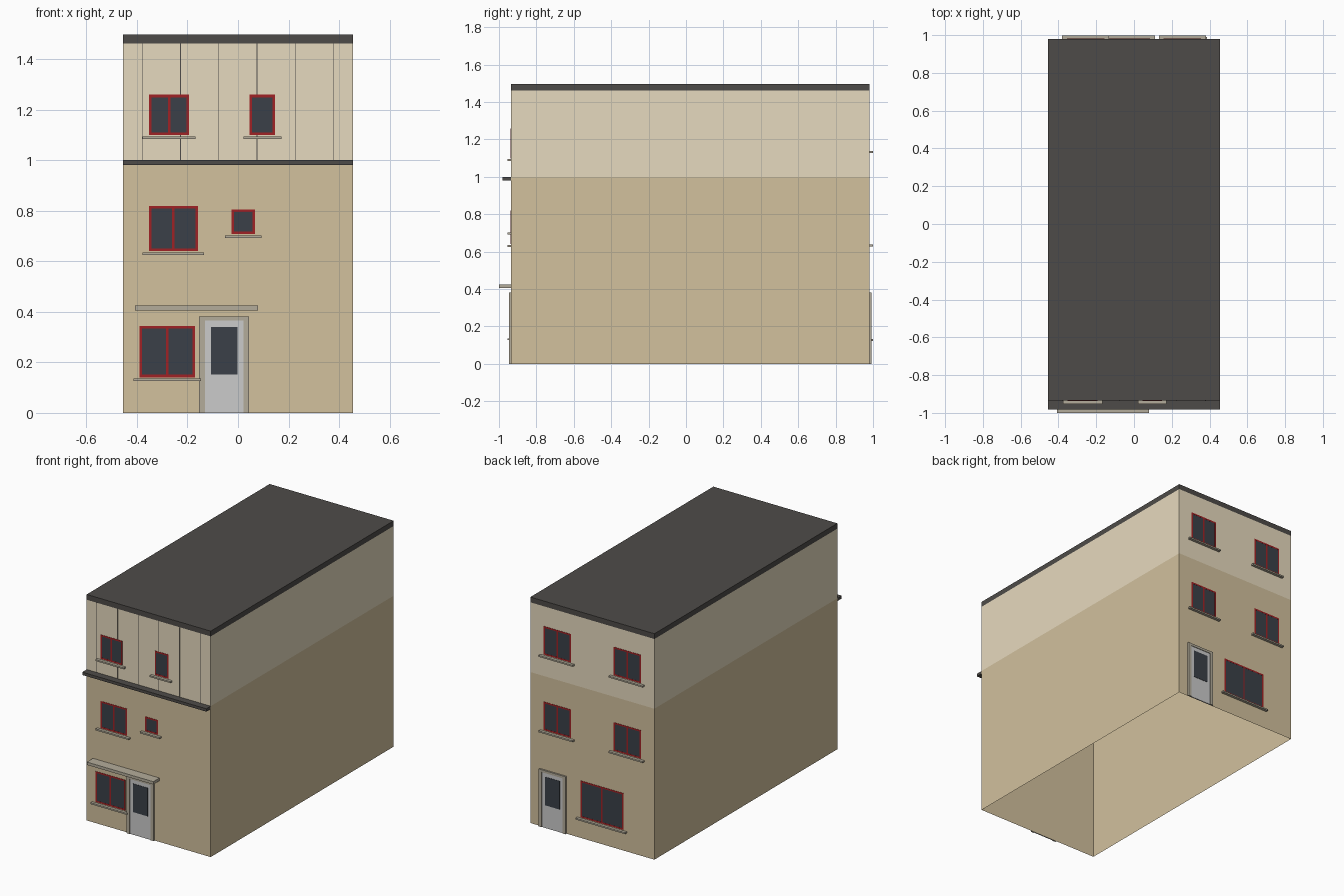
import bpy, bmesh

if "Cube" in bpy.data.objects:
    bpy.data.objects.remove(bpy.data.objects["Cube"])

def material(name, rgb):
    m = bpy.data.materials.new(name)
    m.diffuse_color = (*[c ** 2.2 for c in rgb], 1)
    m.use_nodes = True
    m.node_tree.nodes["Principled BSDF"].inputs["Base Color"].default_value = m.diffuse_color
    return m

TAN = material("tan_render", (0.82, 0.75, 0.61))
CREAM = material("cream_render", (0.90, 0.85, 0.74))
DARK = material("dark_roofing", (0.31, 0.30, 0.29))
RED = material("red_frame", (0.62, 0.15, 0.16))
GLASS = material("dark_glass", (0.24, 0.26, 0.29))
STONE = material("stone", (0.70, 0.67, 0.60))
DOOR = material("pale_door", (0.76, 0.76, 0.76))

HW, FRONT, BACK = 0.4545, -0.935, 0.98

def boxes(name, mat, *extents):
    """One object made of axis-aligned boxes (x0, x1, y0, y1, z0, z1)."""
    bm = bmesh.new()
    for x0, x1, y0, y1, z0, z1 in extents:
        for v in bmesh.ops.create_cube(bm, size=1)["verts"]:
            v.co = (x1 if v.co.x > 0 else x0,
                    y1 if v.co.y > 0 else y0,
                    z1 if v.co.z > 0 else z0)
    me = bpy.data.meshes.new(name)
    bm.to_mesh(me)
    bm.free()
    me.materials.append(mat)
    ob = bpy.data.objects.new(name, me)
    bpy.context.collection.objects.link(ob)
    return ob

def depth(side, out):
    """y range from just off the wall to `out` in front of it."""
    return (FRONT - out, FRONT - 0.0003) if side == "front" else (BACK + 0.0003, BACK + out)

def window(name, side, x0, x1, z0, z1, mullion=True):
    y, t = depth(side, 0.002), 0.01
    bars = [(x0, x0 + t, *y, z0, z1), (x1 - t, x1, *y, z0, z1),
            (x0 + t, x1 - t, *y, z0, z0 + t), (x0 + t, x1 - t, *y, z1 - t, z1)]
    if mullion:
        c = (x0 + x1) / 2
        bars.append((c - t / 2, c + t / 2, *y, z0 + t, z1 - t))
    boxes(name + "_frame", RED, *bars)
    boxes(name + "_glass", GLASS, (x0 + t, x1 - t, *depth(side, 0.0014), z0 + t, z1 - t))
    boxes(name + "_sill", STONE, (x0 - 0.025, x1 + 0.025, *depth(side, 0.019),
                                  z0 - 0.015, z0 - 0.005))

def door(name, side, c):
    y = depth(side, 0.011)
    boxes(name + "_surround", STONE, (c - 0.099, c - 0.077, *y, 0, 0.381),
          (c + 0.077, c + 0.099, *y, 0, 0.381), (c - 0.077, c + 0.077, *y, 0.365, 0.381))
    boxes(name + "_leaf", DOOR, (c - 0.077, c + 0.077, *depth(side, 0.007), 0, 0.365))
    boxes(name + "_glass", GLASS, (c - 0.053, c + 0.053, *depth(side, 0.009), 0.151, 0.339))

# House body: walls only, open below, split into two wall colours at z = 1
body = boxes("house_walls", TAN, (-HW, HW, FRONT, BACK, 0, 1.462))
body.data.materials.append(CREAM)
bm = bmesh.new()
bm.from_mesh(body.data)
bm.normal_update()
bmesh.ops.delete(bm, geom=[f for f in bm.faces if abs(f.normal.z) > 0.5], context="FACES_ONLY")
bmesh.ops.bisect_plane(bm, geom=bm.verts[:] + bm.edges[:] + bm.faces[:],
                       plane_co=(0, 0, 1), plane_no=(0, 0, 1))
for f in bm.faces:
    f.material_index = int(f.calc_center_median().z > 1)
bm.to_mesh(body.data)
bm.free()

# Roof, storey ledge, door canopy
boxes("roof", DARK, (-HW, HW, FRONT, BACK, 1.462, 1.497))
boxes("storey_ledge", DARK, (-HW, HW, *depth("front", 0.046), 0.981, 1.0))
boxes("door_canopy", STONE, (-0.408, 0.079, *depth("front", 0.065), 0.405, 0.424))

# Cladding strips on the top storey front
boxes("cladding_strips", DARK, *[(x - 0.0015, x + 0.0015, *depth("front", 0.0012), 1.0, 1.462)
                                 for x in (-0.379 + 0.1515 * i for i in range(6))])

# Front openings
window("front_top_left_window", "front", -0.352, -0.193, 1.099, 1.259)
window("front_top_right_window", "front", 0.046, 0.147, 1.099, 1.259, False)
window("front_middle_window", "front", -0.352, -0.159, 0.640, 0.819)
window("front_small_window", "front", -0.026, 0.068, 0.707, 0.804, False)
window("front_ground_window", "front", -0.389, -0.171, 0.141, 0.344)
door("front_door", "front", -0.0545)

# Back openings
for label, z in (("top", 1.143), ("middle", 0.643)):
    window(f"back_{label}_left_window", "back", 0.157, 0.356, z, z + 0.188)
    window(f"back_{label}_right_window", "back", -0.356, -0.157, z, z + 0.188)
window("back_ground_window", "back", -0.228, 0.086, 0.137, 0.380)
door("back_door", "back", 0.287)
